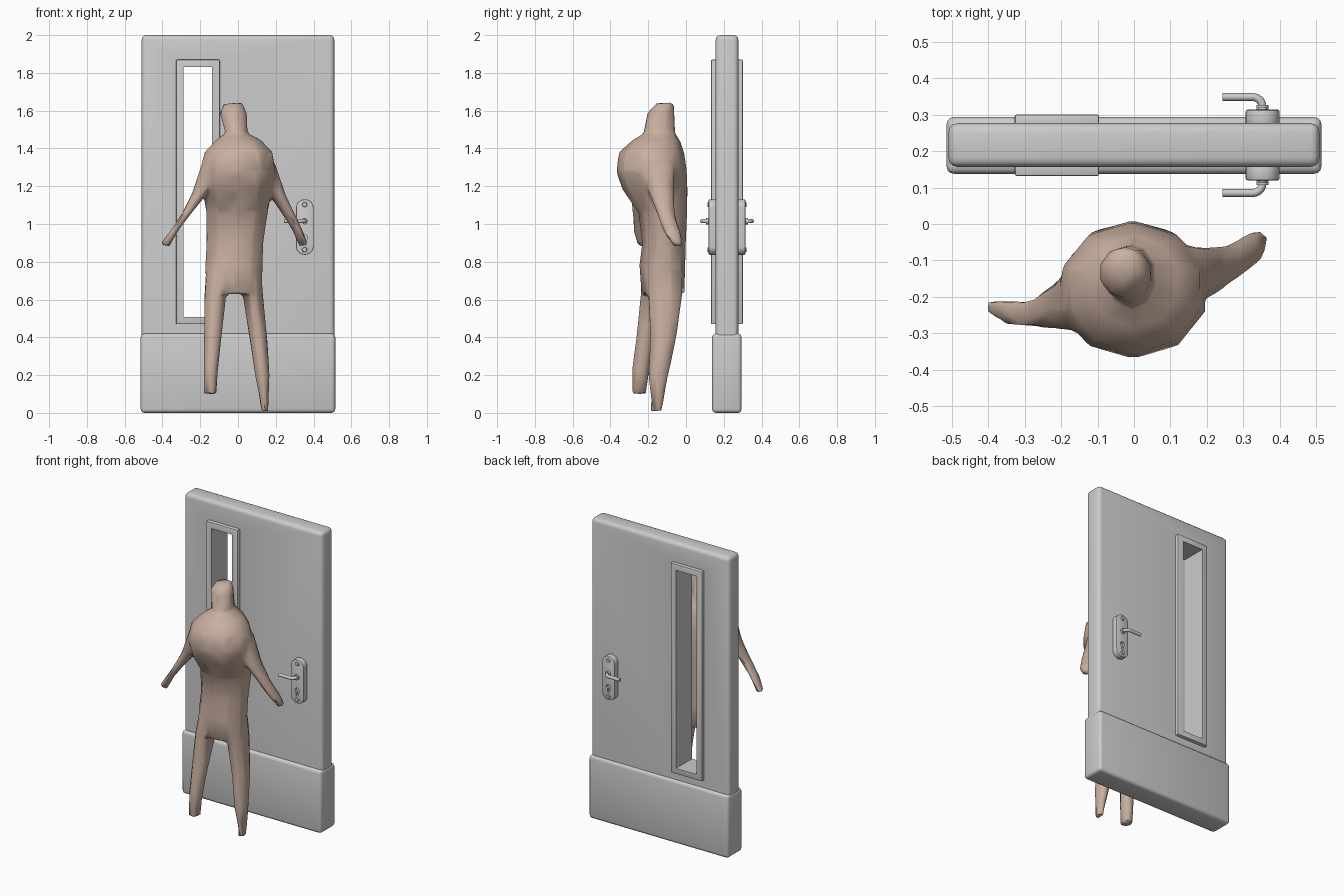
import bpy, bmesh, math
from mathutils import Vector, Matrix

if "Cube" in bpy.data.objects:
    bpy.data.objects.remove(bpy.data.objects["Cube"])

MID = 0.217  # centre plane of the door


def finish(bm, name, angle=35):
    bmesh.ops.recalc_face_normals(bm, faces=bm.faces)
    me = bpy.data.meshes.new(name)
    bm.to_mesh(me)
    bm.free()
    ob = bpy.data.objects.new(name, me)
    bpy.context.collection.objects.link(ob)
    smooth(ob, angle)
    return ob


def smooth(ob, angle):
    bpy.ops.object.select_all(action='DESELECT')
    ob.select_set(True)
    bpy.context.view_layer.objects.active = ob
    bpy.ops.object.shade_smooth_by_angle(angle=math.radians(angle))


def box(name, x, y, z, bevel=0.0, segments=3, upright=0.0):
    """Box from ranges; upright rounds the four edges running along y."""
    bm = bmesh.new()
    bmesh.ops.create_cube(bm, size=1)
    for v in bm.verts:
        v.co = Vector([a + (b - a) * (c + 0.5) for (a, b), c in zip((x, y, z), v.co)])
    if upright:
        edges = [e for e in bm.edges if abs(e.verts[0].co.y - e.verts[1].co.y) > 1e-4]
        bmesh.ops.bevel(bm, geom=edges, offset=upright, segments=8, profile=0.5, affect='EDGES')
    if bevel:
        edges = [e for e in bm.edges if e.calc_face_angle(0) > 0.6]
        bmesh.ops.bevel(bm, geom=edges, offset=bevel, segments=segments, profile=0.5, affect='EDGES')
    return finish(bm, name)


def rod(name, x, z, y0, y1, r0, r1, sides=20):
    bm = bmesh.new()
    M = Matrix.Translation((x, (y0 + y1) / 2, z)) @ Matrix.Rotation(-math.pi / 2, 4, 'X')
    bmesh.ops.create_cone(bm, cap_ends=True, segments=sides, radius1=r0, radius2=r1,
                          depth=abs(y1 - y0),
                          matrix=M if y1 > y0 else M @ Matrix.Rotation(math.pi, 4, 'X'))
    return finish(bm, name)


def boolean(ob, other, op):
    m = ob.modifiers.new("bool", 'BOOLEAN')
    m.operation, m.object, m.solver = op, other, 'EXACT'
    apply(ob)
    bpy.data.objects.remove(other, do_unlink=True)


def apply(ob):
    bpy.context.view_layer.objects.active = ob
    for m in list(ob.modifiers):
        bpy.ops.object.modifier_apply(modifier=m.name)


# Door leaf with thicker kick plate and window frame, cut through by the window
door = box("door", (-.51, .51), (.157, .277), (.2, 2), .025)
boolean(door, box("kick", (-.515, .515), (.138, .294), (0, .42), .02), 'UNION')
boolean(door, box("frame", (-.328, -.096), (.132, .301), (.47, 1.87), .006, 2), 'UNION')
boolean(door, box("cut", (-.288, -.137), (0, .45), (.508, 1.83)), 'DIFFERENCE')
smooth(door, 35)

# Handle sets on both faces
for s, side in ((-1, "front"), (1, "back")):
    Y = lambda d: MID + s * d
    plate = box(side + "_handle_plate", (.307, .4), tuple(sorted((Y(.05), Y(.097)))),
                (.837, 1.13), .005, 2, upright=.044)
    boolean(plate, rod("keyhole", .353, .925, Y(.08), Y(.12), .016, .016), 'DIFFERENCE')
    boolean(plate, box("slot", (.345, .361), tuple(sorted((Y(.08), Y(.12)))), (.89, .925)), 'DIFFERENCE')
    smooth(plate, 35)
    for z in (1.103, .864):
        rod(side + "_screw", .353, z, Y(.09), Y(.104), .016, .011)
    rod(side + "_collar", .353, 1.015, Y(.09), Y(.11), .017, .017)
    # lever
    cu = bpy.data.curves.new(side + "_lever", 'CURVE')
    cu.dimensions = '3D'
    cu.bevel_depth, cu.bevel_resolution, cu.use_fill_caps = .011, 3, True
    path = [(.353, .1)]
    path += [(.325 + .028 * math.cos(a), .106 + .026 * math.sin(a))
             for a in [math.pi / 2 * i / 6 for i in range(7)]]
    path += [(.243, .132)]
    sp = cu.splines.new('POLY')
    sp.points.add(len(path) - 1)
    for p, (x, d) in zip(sp.points, path):
        p.co = (x, Y(d), 1.015, 1)
    bpy.context.collection.objects.link(bpy.data.objects.new(side + "_lever", cu))


def loft(name, rings, sides=8):
    """Rings: x min, x max, y min, y max, z, slope of z over x."""
    bm = bmesh.new()
    loops = []
    for x0, x1, y0, y1, z, k in rings:
        loop = []
        for i in range(sides):
            a = 2 * math.pi * (i + .5) / sides
            dx = (x1 - x0) / 2 * math.cos(a) * 1.06
            dy = (y1 - y0) / 2 * math.sin(a) * 1.06
            loop.append(bm.verts.new(((x0 + x1) / 2 + dx, (y0 + y1) / 2 + dy, z + k * dx)))
        loops.append(loop)
    for a, b in zip(loops, loops[1:]):
        for i in range(sides):
            j = (i + 1) % sides
            bm.faces.new((a[i], a[j], b[j], b[i]))
    bm.faces.new(loops[0])
    bm.faces.new(loops[-1])
    return finish(bm, name)


# Person: torso with neck stump
person = loft("person", [
    (-.165, .125, -.23, -.015, .63, 0), (-.172, .128, -.24, -.01, .78, 0),
    (-.165, .132, -.225, -.008, .9, 0), (-.165, .155, -.245, 0, 1.06, 0),
    (-.185, .175, -.325, 0, 1.18, 0), (-.2, .195, -.36, -.005, 1.28, 0),
    (-.175, .18, -.345, -.02, 1.38, 0), (-.115, .12, -.275, -.04, 1.445, 0),
    (-.065, .05, -.22, -.06, 1.48, 0), (-.095, .045, -.2, -.065, 1.59, 0),
    (-.075, .02, -.155, -.065, 1.64, .1)], 10)
# Limbs
limbs = [
    loft("left_leg", [(-.17, -.01, -.235, -.03, .75, 0), (-.178, -.06, -.24, -.1, .63, 0),
                      (-.18, -.085, -.262, -.16, .42, 0), (-.182, -.105, -.285, -.195, .23, 0),
                      (-.182, -.113, -.285, -.21, .1, 0)]),
    loft("right_leg", [(-.02, .125, -.22, -.015, .75, 0), (.025, .133, -.2, -.02, .62, 0),
                       (.06, .155, -.19, -.05, .4, 0), (.09, .167, -.2, -.095, .2, 0),
                       (.118, .163, -.185, -.12, .06, 0), (.122, .16, -.19, -.13, .008, 0)]),
    loft("left_arm", [(-.19, -.05, -.3, -.1, 1.36, .5), (-.245, -.12, -.29, -.15, 1.19, .5),
                      (-.3, -.22, -.287, -.205, 1.07, .5), (-.37, -.305, -.28, -.21, .965, .5),
                      (-.412, -.365, -.25, -.21, .885, -.4)]),
    loft("right_arm", [(.05, .2, -.23, -.06, 1.35, -.5), (.13, .255, -.2, -.065, 1.18, -.5),
                       (.22, .315, -.15, -.06, 1.05, -.5), (.29, .355, -.115, -.025, .95, -.5),
                       (.325, .372, -.065, -.018, .885, .4)]),
]
for limb in limbs:
    boolean(person, limb, 'UNION')

# Fuse the joints, then reduce to a coarse organic mesh
rem = person.modifiers.new("fuse", 'REMESH')
rem.mode, rem.voxel_size = 'VOXEL', .012
sm = person.modifiers.new("soften", 'SMOOTH')
sm.iterations, sm.factor = 3, .5
person.modifiers.new("coarse", 'DECIMATE').ratio = .035
apply(person)
smooth(person, 50)
skin = bpy.data.materials.new("skin")
skin.diffuse_color = (.58, .43, .35, 1)
skin.use_nodes = True
skin.node_tree.nodes["Principled BSDF"].inputs["Base Color"].default_value = skin.diffuse_color
person.data.materials.clear()
person.data.materials.append(skin)
